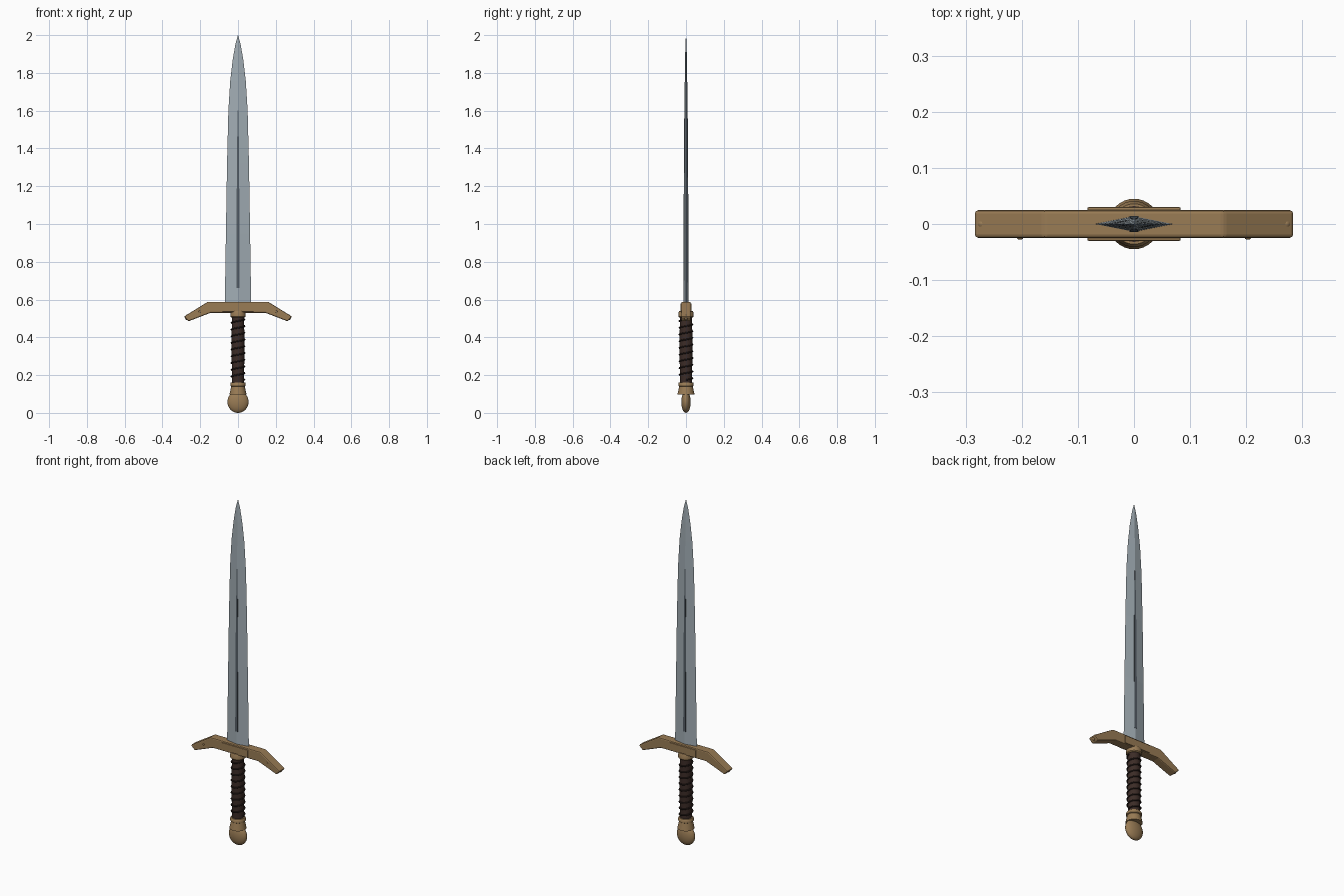
import bpy, bmesh, math
from mathutils import Vector

if "Cube" in bpy.data.objects:
    bpy.data.objects.remove(bpy.data.objects["Cube"])


def material(name, rgb):
    m = bpy.data.materials.new(name)
    m.diffuse_color = (*rgb, 1)
    m.use_nodes = True
    m.node_tree.nodes["Principled BSDF"].inputs["Base Color"].default_value = m.diffuse_color
    return m


STEEL = material("steel", (0.36, 0.42, 0.46))
DARK = material("dark_steel", (0.09, 0.11, 0.13))
BRASS = material("brass", (0.32, 0.20, 0.09))
LEATHER = material("leather", (0.045, 0.025, 0.02))
CORD = material("cord", (0.02, 0.012, 0.01))


def finish(name, bm, mat, bevel=0, smooth=False):
    bmesh.ops.recalc_face_normals(bm, faces=bm.faces)
    me = bpy.data.meshes.new(name)
    bm.to_mesh(me)
    bm.free()
    ob = bpy.data.objects.new(name, me)
    bpy.context.collection.objects.link(ob)
    me.materials.append(mat)
    if bevel:
        b = ob.modifiers.new("bevel", "BEVEL")
        b.width, b.segments, b.limit_method = bevel, 2, 'ANGLE'
    if smooth:
        bpy.ops.object.select_all(action='DESELECT')
        ob.select_set(True)
        bpy.context.view_layer.objects.active = ob
        bpy.ops.object.shade_smooth_by_angle(angle=math.radians(40))
    return ob


def loft(name, rings, mat, **kw):
    """Skin a list of equal-sized point rings and cap both ends."""
    bm = bmesh.new()
    vs = [[bm.verts.new(p) for p in ring] for ring in rings]
    n = len(vs[0])
    for a, b in zip(vs, vs[1:]):
        for i in range(n):
            j = (i + 1) % n
            bm.faces.new((a[i], a[j], b[j], b[i]))
    bm.faces.new(vs[0][::-1])
    bm.faces.new(vs[-1])
    return finish(name, bm, mat, **kw)


def lathe(name, profile, mat, n=32):
    ang = [2 * math.pi * i / n for i in range(n)]
    return loft(name, [[(r * math.cos(a), r * math.sin(a), z) for a in ang]
                       for r, z in profile], mat, smooth=True)


def ball(name, loc, scale, mat, seg=12):
    bm = bmesh.new()
    bmesh.ops.create_uvsphere(bm, u_segments=seg * 2, v_segments=seg, radius=1)
    bmesh.ops.scale(bm, vec=scale, verts=bm.verts)
    bmesh.ops.translate(bm, vec=loc, verts=bm.verts)
    return finish(name, bm, mat, smooth=True)


# Blade: diamond section, (z, half width, half thickness)
BLADE = [(0.56, 0.07, 0.014), (0.95, 0.064, 0.0125), (1.32, 0.058, 0.010),
         (1.60, 0.051, 0.0085), (1.76, 0.041, 0.0065), (1.87, 0.028, 0.005),
         (1.95, 0.014, 0.003), (2.0, 0.0006, 0.0004)]
loft("blade", [[(w, 0, z), (0, t, z), (-w, 0, z), (0, -t, z)]
               for z, w, t in BLADE], STEEL)

# Dark fuller strip along the middle of both blade faces
FULLER = [(0.66, 0.008, 0.0142), (1.0, 0.0075, 0.013), (1.32, 0.006, 0.0108),
          (1.6, 0.002, 0.009)]
loft("fuller", [[(w, -t, z), (w, t, z), (-w, t, z), (-w, -t, z)]
                for z, w, t in FULLER], DARK)

# Crossguard with drooping arms
half = [(0.16, 0.588), (0.286, 0.51), (0.262, 0.485), (0.145, 0.53)]
outline = half + [(-x, z) for x, z in reversed(half)]
loft("crossguard", [[(x, y, z) for x, z in outline] for y in (-0.025, 0.025)],
     BRASS, bevel=0.006)

# Centre plate wrapped round the guard
loft("guard_plate", [[(x, y, z) for x, y in ((-0.083, -0.03), (0.083, -0.03),
                                             (0.083, 0.03), (-0.083, 0.03))]
                     for z in (0.535, 0.58)], BRASS, bevel=0.002)

# Studs on the arm tips and small rivets on the front
for s, side in ((-1, "left"), (1, "right")):
    ball(side + "_tip_stud", (s * 0.27, 0, 0.506), (0.011, 0.011, 0.014), BRASS, 8)
    ball(side + "_rivet", (s * 0.203, -0.024, 0.536), (0.006, 0.004, 0.006), BRASS, 6)

# Grip and its collars
lathe("grip", [(0.030, 0.14), (0.033, 0.25), (0.034, 0.35), (0.033, 0.45),
               (0.032, 0.54)], LEATHER, 24)
lathe("upper_collar", [(0.036, 0.505), (0.041, 0.51), (0.041, 0.525),
                       (0.036, 0.54)], BRASS)
lathe("pommel_collar", [(0.045, 0.098), (0.043, 0.108), (0.036, 0.14), (0.041, 0.143),
                        (0.041, 0.156), (0.037, 0.162)], BRASS)

# Cord wound round the grip
curve = bpy.data.curves.new("grip_cord", 'CURVE')
curve.dimensions = '3D'
curve.bevel_depth, curve.bevel_resolution = 0.004, 2
curve.use_fill_caps = True
turns, steps = 9, 20
line = curve.splines.new('POLY')
line.points.add(turns * steps)
for i, p in enumerate(line.points):
    a, f = 2 * math.pi * i / steps, i / (turns * steps)
    p.co = (0.035 * math.cos(a), 0.035 * math.sin(a), 0.175 + 0.32 * f, 1)
curve.materials.append(CORD)
bpy.context.collection.objects.link(bpy.data.objects.new("grip_cord", curve))

# Flattened round pommel
ball("pommel", (0, 0, 0.058), (0.056, 0.025, 0.058), BRASS, 16)
